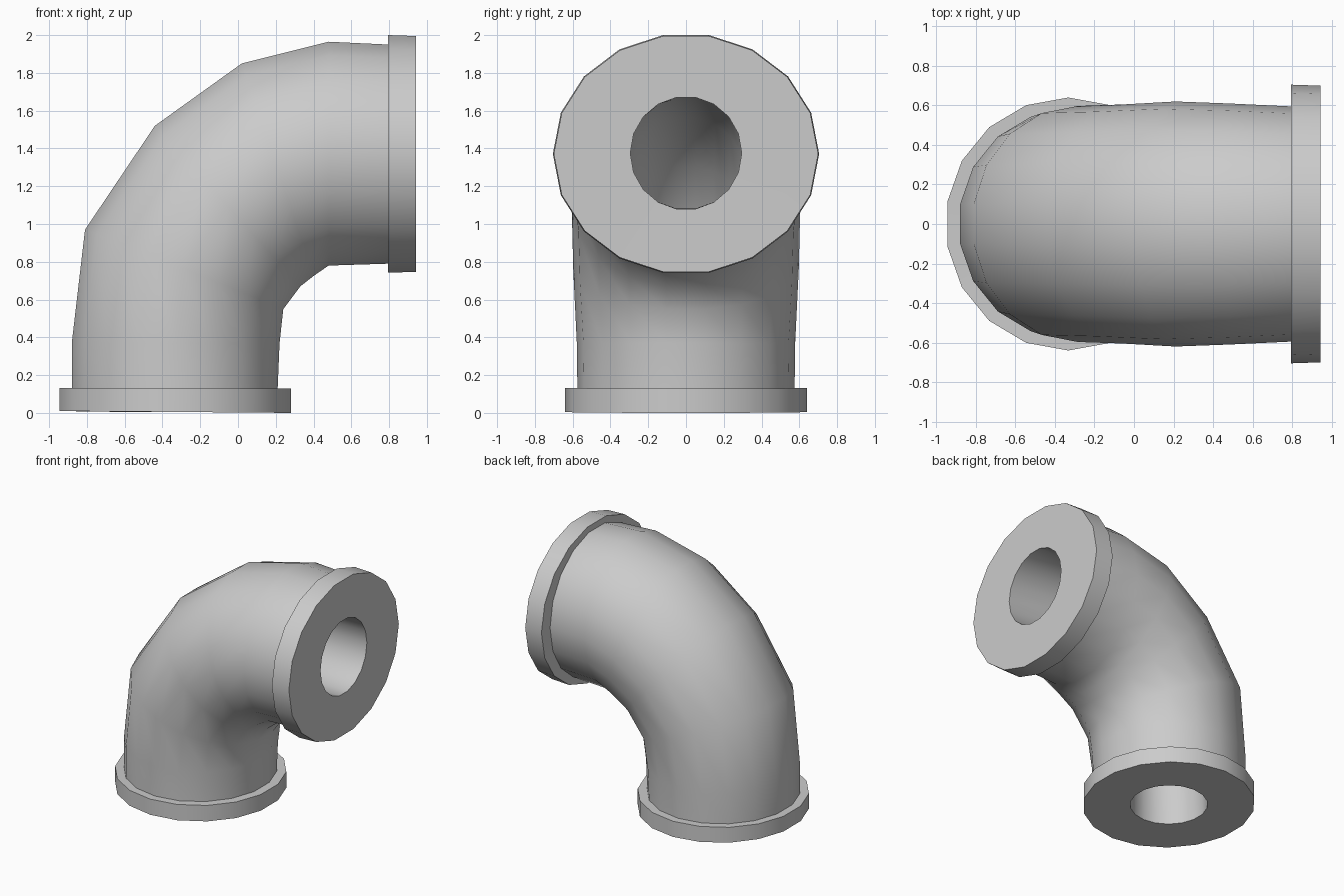
import bpy
from math import cos, sin, pi
from mathutils import Vector

if "Cube" in bpy.data.objects:
    bpy.data.objects.remove(bpy.data.objects["Cube"])

N = 18  # sides of every ring


def section(ox, oz, ix, iz, w):
    """Cross-section from its outer-bend point, inner-bend point and half width in y."""
    return Vector((ox, 0, oz)), Vector((ix, 0, iz)), w


def scaled(sec, f):
    o, i, w = sec
    c = (o + i) / 2
    return c + (o - c) * f, c + (i - c) * f, w * f


def ring(sec):
    o, i, w = sec
    c, u = (o + i) / 2, (o - i) / 2 / cos(pi / N)
    angles = [(k + 0.5) * 2 * pi / N for k in range(N)]
    return [c + u * cos(a) + Vector((0, w * sin(a), 0)) for a in angles]


def loft(name, sections):
    verts = [v for s in sections for v in ring(s)]
    faces = []
    for r in range(len(sections) - 1):
        for k in range(N):
            a, b = r * N + k, r * N + (k + 1) % N
            faces.append((a, a + N, b + N, b))
    mesh = bpy.data.meshes.new(name)
    mesh.from_pydata(verts, [], faces)
    obj = bpy.data.objects.new(name, mesh)
    bpy.context.collection.objects.link(obj)
    bpy.ops.object.select_all(action='DESELECT')
    obj.select_set(True)
    bpy.context.view_layer.objects.active = obj
    bpy.ops.object.shade_smooth_by_angle(angle=pi / 4)
    return obj


# Outer elbow, bottom to side outlet
body = [
    section(-0.88, 0.13, 0.21, 0.13, 0.575),
    section(-0.88, 0.37, 0.22, 0.37, 0.578),
    section(-0.81, 0.97, 0.24, 0.55, 0.597),
    section(-0.44, 1.52, 0.33, 0.67, 0.605),
    section(0.02, 1.85, 0.40, 0.725, 0.62),
    section(0.48, 1.965, 0.48, 0.78, 0.61),
    section(0.795, 1.95, 0.795, 0.79, 0.595),
]
loft("elbow_body", body)

# Flanges: outer face, rim and the shoulder meeting the body
low_hole = section(-0.61, 0.005, -0.055, 0.005, 0.285)
low_rim = [section(-0.945, 0.01, 0.28, 0.0, 0.64),
           section(-0.945, 0.132, 0.28, 0.13, 0.64)]
loft("bottom_flange", [low_hole] + low_rim + [body[0]])

side_hole = section(0.942, 1.67, 0.942, 1.08, 0.295)
side_rim = [section(0.795, 2.0, 0.795, 0.742, 0.705),
            section(0.943, 1.995, 0.943, 0.747, 0.70)]
loft("side_flange", [body[-1]] + side_rim + [side_hole])

# Narrow bore running back through the elbow
inner = [scaled(s, 0.49) for s in reversed(body[1:-1])]
loft("bore", [side_hole] + inner + [low_hole])
